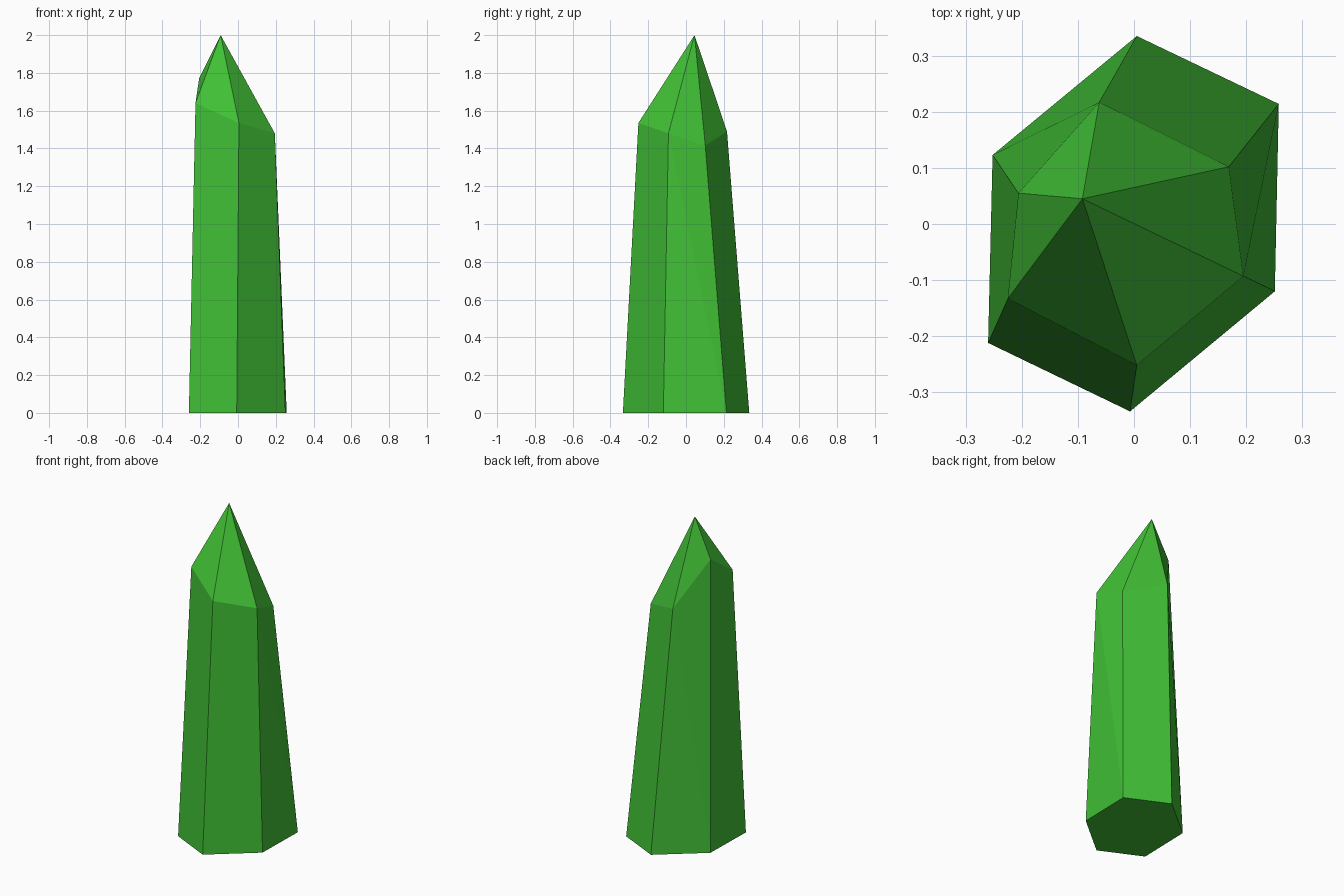
import bpy
import bmesh

cube = bpy.data.objects.get("Cube")
if cube:
    bpy.data.objects.remove(cube, do_unlink=True)

# Crystal green
green = bpy.data.materials.new("crystal_green")
green.use_nodes = True
color = (0.052, 0.52, 0.036, 1.0)
green.diffuse_color = color
bsdf = next(n for n in green.node_tree.nodes if n.type == 'BSDF_PRINCIPLED')
bsdf.inputs["Base Color"].default_value = color

# Hexagonal outline at the ground, uneven shoulder ring, and off-centre tip
base_ring = [(0.005, 0.335), (0.258, 0.214), (0.251, -0.12),
             (-0.007, -0.334), (-0.26, -0.212), (-0.252, 0.123)]
shoulder_ring = [(-0.062, 0.217, 1.49), (0.169, 0.102, 1.415), (0.195, -0.093, 1.48),
                 (0.005, -0.252, 1.535), (-0.225, -0.133, 1.64), (-0.206, 0.055, 1.77)]
tip_point = (-0.092, 0.045, 2.0)
split_sides = {1, 5}  # twisted sides that break into two facets

bm = bmesh.new()
base = [bm.verts.new((x, y, 0)) for x, y in base_ring]
shoulder = [bm.verts.new(p) for p in shoulder_ring]
tip = bm.verts.new(tip_point)

bm.faces.new(base)
for i in range(len(base)):
    j = (i + 1) % len(base)
    # Shaft side
    if i in split_sides:
        bm.faces.new((base[i], base[j], shoulder[j]))
        bm.faces.new((base[i], shoulder[j], shoulder[i]))
    else:
        bm.faces.new((base[i], base[j], shoulder[j], shoulder[i]))
    # Point facet
    bm.faces.new((shoulder[i], shoulder[j], tip))
bmesh.ops.recalc_face_normals(bm, faces=bm.faces[:])

mesh = bpy.data.meshes.new("crystal")
bm.to_mesh(mesh)
bm.free()
mesh.materials.append(green)
crystal = bpy.data.objects.new("crystal", mesh)
bpy.context.collection.objects.link(crystal)
